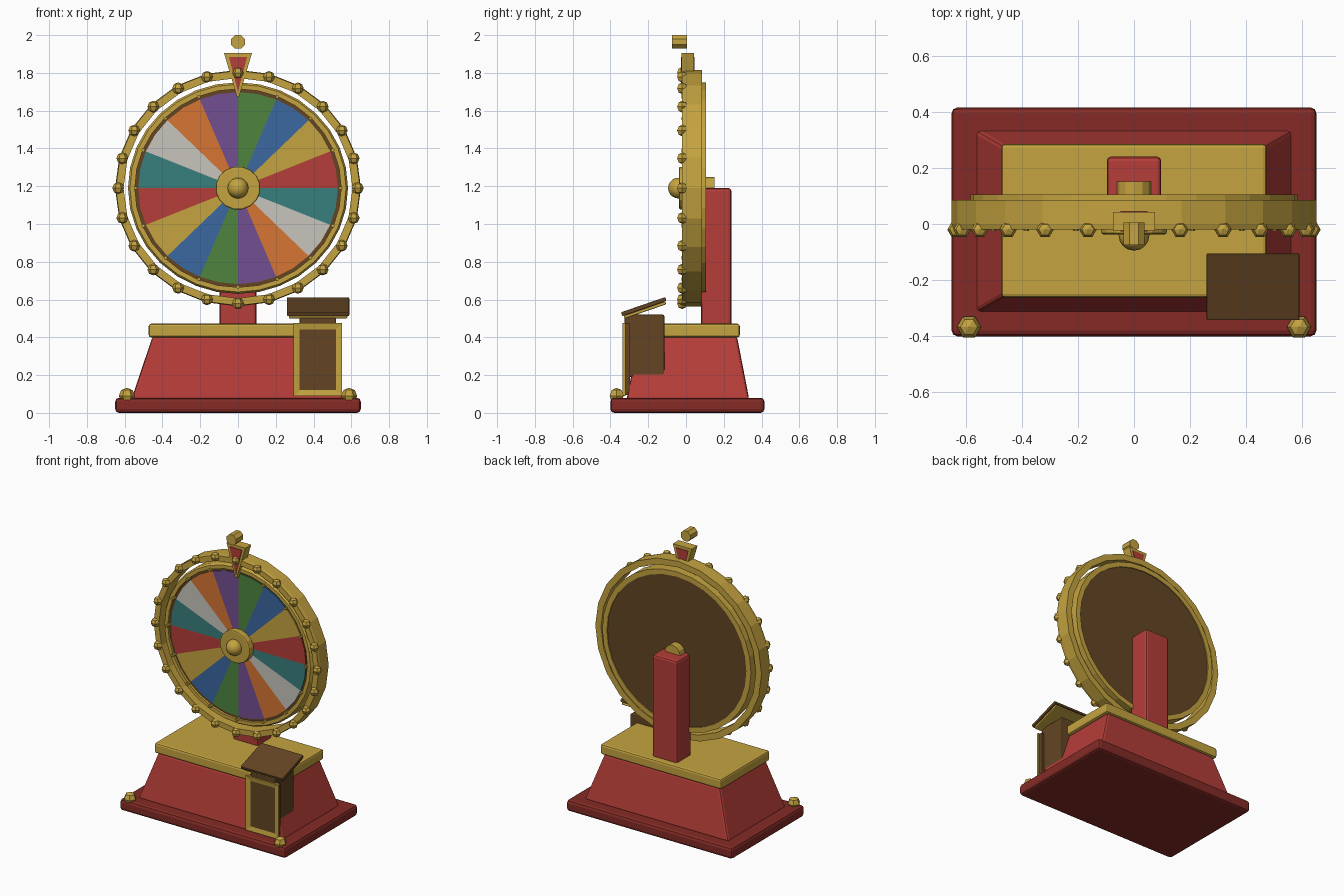
import bpy, bmesh
from math import sin, cos, pi, radians
from mathutils import Matrix, Vector

if "Cube" in bpy.data.objects:
    bpy.data.objects.remove(bpy.data.objects["Cube"])

STRETCH = 1.04          # the wheel is slightly wider than tall
HUB_Z = 1.19


def paint(name, *srgb):
    rgba = [((c + 0.055) / 1.055) ** 2.4 for c in srgb] + [1]
    m = bpy.data.materials.new(name)
    m.use_nodes = True
    m.diffuse_color = rgba
    node = m.node_tree.nodes["Principled BSDF"]
    node.inputs["Base Color"].default_value = rgba
    node.inputs["Roughness"].default_value = 0.7
    return m


RED = paint("red", 0.71, 0.24, 0.22)
DARK_RED = paint("dark red", 0.52, 0.17, 0.15)
GOLD = paint("gold", 0.77, 0.64, 0.25)
BROWN = paint("dark brown", 0.39, 0.27, 0.14)
BLUE = paint("blue", 0.23, 0.41, 0.63)
GREEN = paint("green", 0.31, 0.52, 0.25)
PURPLE = paint("purple", 0.45, 0.31, 0.57)
ORANGE = paint("orange", 0.84, 0.46, 0.20)
WHITE = paint("off white", 0.78, 0.77, 0.74)
TEAL = paint("teal", 0.22, 0.50, 0.49)


def finish(name, bm, *mats, bevel=0):
    bmesh.ops.recalc_face_normals(bm, faces=bm.faces)
    me = bpy.data.meshes.new(name)
    bm.to_mesh(me)
    bm.free()
    for m in mats:
        me.materials.append(m)
    ob = bpy.data.objects.new(name, me)
    bpy.context.collection.objects.link(ob)
    if bevel:
        b = ob.modifiers.new("bevel", "BEVEL")
        b.width, b.segments = bevel, 2
    return ob


def box(name, mat, x, y, z, bevel=0.0, top=(1, 1)):
    """Box from ranges; top scales the upper face about its centre."""
    bm = bmesh.new()
    bmesh.ops.create_cube(bm, size=1)
    mid = [(r[0] + r[1]) / 2 for r in (x, y, z)]
    for v in bm.verts:
        sx, sy = top if v.co.z > 0 else (1, 1)
        v.co = Vector((mid[0] + v.co.x * sx * (x[1] - x[0]),
                       mid[1] + v.co.y * sy * (y[1] - y[0]),
                       mid[2] + v.co.z * (z[1] - z[0])))
    return finish(name, bm, mat, bevel=bevel)


def prism(name, mat, outline, y0, y1, bevel=0.0):
    """Extrude an x-z outline along y."""
    bm = bmesh.new()
    face = bm.faces.new([bm.verts.new((x, y0, z)) for x, z in outline])
    ext = bmesh.ops.extrude_face_region(bm, geom=[face])
    for v in ext["geom"]:
        if isinstance(v, bmesh.types.BMVert):
            v.co.y = y1
    return finish(name, bm, mat, bevel=bevel)


def around(r, a, z=HUB_Z):
    return STRETCH * r * cos(a), z + r * sin(a)


def disc(name, mat, r, y0, y1, n, z=HUB_Z, turn=0.0, bevel=0.0):
    pts = [around(r, 2 * pi * (i + turn) / n, z) for i in range(n)]
    return prism(name, mat, pts, y0, y1, bevel)


def hoop(name, mat, section, n):
    """Sweep a closed (radius, y) section round the wheel axis."""
    bm = bmesh.new()
    loops = []
    for i in range(n):
        loop = []
        for r, y in section:
            x, z = around(r, 2 * pi * i / n)
            loop.append(bm.verts.new((x, y, z)))
        loops.append(loop)
    k = len(section)
    for i in range(n):
        a, b = loops[i], loops[(i + 1) % n]
        for j in range(k):
            bm.faces.new((a[j], a[(j + 1) % k], b[(j + 1) % k], b[j]))
    return finish(name, bm, mat)


def balls(name, mat, centres, r, u=6, v=4):
    bm = bmesh.new()
    for c in centres:
        m = Matrix.Translation(c) @ Matrix.Rotation(pi / 2, 4, "Z")
        bmesh.ops.create_uvsphere(bm, u_segments=u, v_segments=v, radius=r, matrix=m)
    return finish(name, bm, mat)


# Base and pedestal
box("base_plinth", DARK_RED, (-0.65, 0.65), (-0.4, 0.415), (0, 0.08), 0.02)
box("pedestal", RED, (-0.565, 0.565), (-0.315, 0.335), (0.07, 0.405), 0.015, top=(0.8, 0.8))
box("pedestal_top", GOLD, (-0.473, 0.473), (-0.262, 0.285), (0.4, 0.472), 0.013)
balls("corner_studs", GOLD, [(s * 0.588, -0.367, 0.09) for s in (-1, 1)], 0.043)

# Support post and axle
box("support_post", RED, (-0.097, 0.097), (0.08, 0.24), (0.46, HUB_Z), 0.015)
disc("axle", GOLD, 0.058, 0.02, 0.152, 12)

# Outer lamp ring with its lamps
hoop("outer_ring", GOLD, [(0.583, -0.02), (0.622, -0.02), (0.626, 0.0),
                          (0.626, 0.085), (0.583, 0.085)], 24)
balls("ring_lamps", GOLD,
      [(x, -0.02, z) for x, z in (around(0.61, 2 * pi * i / 24) for i in range(24))], 0.031)

# Wheel rim, core and coloured wedges
hoop("wheel_rim", GOLD, [(0.525, -0.005), (0.55, -0.005), (0.56, 0.01),
                         (0.56, 0.105), (0.525, 0.105)], 32)
disc("wheel_core", BROWN, 0.53, 0.012, 0.098, 32)
bm = bmesh.new()
for i in range(16):
    angles = [2 * pi * (i + t) / 16 for t in (0, 0.5, 1)]
    pts = [(0, HUB_Z)] + [around(0.508, a) for a in angles]
    f = bm.faces.new([bm.verts.new((x, 0.005, z)) for x, z in pts])
    f.material_index = i % 8
solid = bmesh.ops.extrude_face_region(bm, geom=bm.faces[:], use_keep_orig=True)
for v in solid["geom"]:
    if isinstance(v, bmesh.types.BMVert):
        v.co.y = 0.014
finish("wheel_wedges", bm, RED, GOLD, BLUE, GREEN, PURPLE, ORANGE, WHITE, TEAL)

# Pegs at the wedge boundaries
for i in range(16):
    px, pz = around(0.522, 2 * pi * i / 16)
    prism(f"peg_{i + 1}", GOLD, [(px + 0.01 * cos(pi * k / 3), pz + 0.01 * sin(pi * k / 3))
                                 for k in range(6)], -0.025, 0.02)

# Hub
disc("hub_plate", GOLD, 0.115, -0.037, 0.02, 16, turn=0.5, bevel=0.008)
hub = balls("hub_knob", GOLD, [(0, -0.04, HUB_Z)], 0.055, 16, 10)
for p in hub.data.polygons:
    p.use_smooth = True

# Pointer with red faces, and the finial above it
prism("pointer", GOLD, [(-0.074, 1.905), (0.074, 1.905), (0.006, 1.675), (-0.006, 1.675)],
      -0.023, 0.042)
for side, y in (("front", -0.027), ("back", 0.04)):
    prism("pointer_inlay_" + side, RED, [(-0.048, 1.885), (0.048, 1.885), (0, 1.7)], y, y + 0.006)
disc("finial", GOLD, 0.039, -0.074, 0.005, 8, z=1.964, turn=0.5)

# Ticket box: body, framed front panel, sloping lid
box("ticket_box_body", BROWN, (0.325, 0.52), (-0.325, -0.115), (0.19, 0.52), 0.008)
box("ticket_box_back_panel", BROWN, (0.305, 0.54), (-0.325, -0.297), (0.095, 0.472))
bm = bmesh.new()
bmesh.ops.create_cube(bm, size=1)
for v in bm.verts:
    v.co = Vector((0.4225 + v.co.x * 0.257, -0.328 + v.co.y * 0.014, 0.282 + v.co.z * 0.386))
bm.normal_update()
front = min(bm.faces, key=lambda f: f.calc_center_median().y)
bmesh.ops.inset_region(bm, faces=[front], thickness=0.046, depth=0)
bmesh.ops.translate(bm, verts=front.verts, vec=(0, 0.006, 0))
front.material_index = 1
finish("ticket_box_frame", bm, GOLD, BROWN)

for name, mat, half, low, high in (("ticket_lid_trim", GOLD, 0.155, -0.016, 0.0),
                                   ("ticket_lid", BROWN, 0.165, 0.0, 0.022)):
    lid = box(name, mat, (-half, half), (half * -0.75, half * 0.75), (low, high), 0.005)
    lid.location = (0.424, -0.22, 0.552)
    lid.rotation_euler.x = radians(19)
